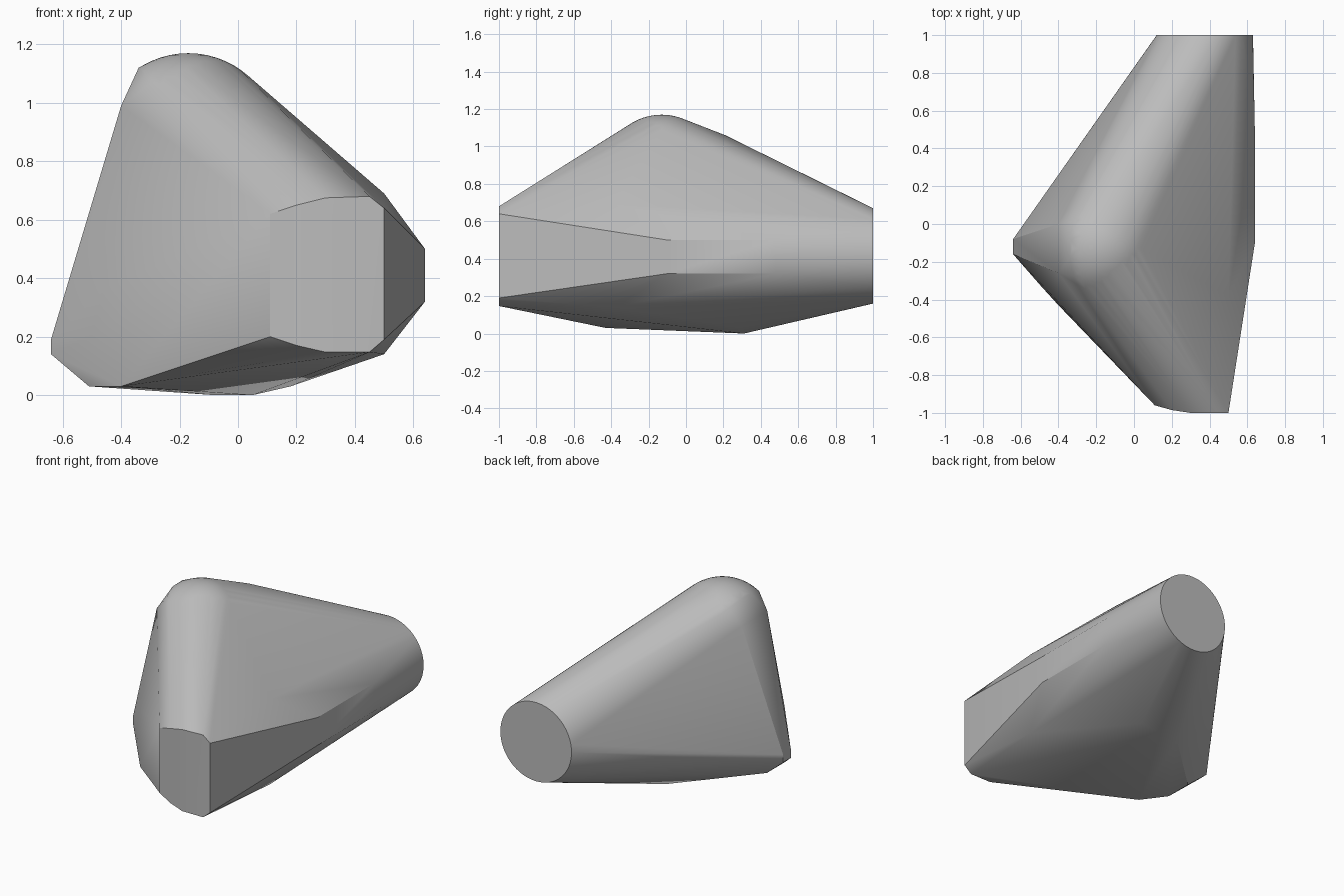
import bpy
import bmesh
from math import sin, cos, pi, radians

cube = bpy.data.objects.get("Cube")
if cube:
    bpy.data.objects.remove(cube, do_unlink=True)


def make_material(name, value):
    mat = bpy.data.materials.new(name)
    mat.use_nodes = True
    colour = (value, value, value, 1.0)
    mat.diffuse_color = colour
    node = next(n for n in mat.node_tree.nodes if n.type == 'BSDF_PRINCIPLED')
    node.inputs["Base Color"].default_value = colour
    return mat


bm = bmesh.new()


def point(x, y, z):
    bm.verts.new((x, y, z))


def post(x, y, low, high):
    """A vertical pair of hull points."""
    point(x, y, low)
    point(x, y, high)


def rail(x, y_front, y_back, z):
    """A front-to-back pair of hull points."""
    point(x, y_front, z)
    point(x, y_back, z)


# Round flat end at the back
SEGMENTS = 64
for i in range(SEGMENTS):
    a = 2 * pi * i / SEGMENTS
    point(0.375 + 0.255 * cos(a), 1.0, 0.415 + 0.255 * sin(a))

# Front panel with a bent left side and softened corners
post(0.11, -0.96, 0.20, 0.62)
post(0.20, -0.985, 0.17, 0.65)
post(0.30, -1.0, 0.147, 0.675)
post(0.45, -1.0, 0.147, 0.68)
post(0.50, -1.0, 0.19, 0.64)

# Bevelled side on +x
post(0.50, -0.38, 0.14, 0.69)
post(0.64, -0.10, 0.32, 0.50)
post(0.64, 0.48, 0.32, 0.50)

# Domed peak, cut off on its left
CX, CY, CZ, R = -0.17, -0.13, 0.86, 0.31
RINGS = 8
for ring in range(RINGS + 1):
    tilt = radians(48) * ring / RINGS
    for i in range(SEGMENTS // 2):
        a = 4 * pi * i / SEGMENTS
        x = CX + R * sin(tilt) * cos(a)
        if x > -0.33:
            point(x, CY + R * sin(tilt) * sin(a), CZ + R * cos(tilt))
rail(-0.34, -0.18, -0.08, 1.12)
rail(-0.40, -0.26, 0.0, 0.99)

# Ridge behind the peak
point(-0.07, 0.21, 1.06)
point(-0.22, 0.22, 0.95)

# Low corner on -x
rail(-0.64, -0.16, -0.08, 0.19)
rail(-0.64, -0.16, -0.08, 0.14)
rail(-0.51, -0.28, -0.10, 0.03)
point(-0.46, -0.35, 0.36)
point(-0.50, -0.32, 0.20)
point(-0.40, -0.43, 0.03)

# Underside
point(-0.08, 0.31, 0.0)
point(0.05, 0.31, 0.0)
point(0.18, 0.29, 0.03)

# Wrap the points in one convex skin
result = bmesh.ops.convex_hull(bm, input=bm.verts[:], use_existing_faces=False)
loose = [v for v in bm.verts if not v.link_faces]
bmesh.ops.delete(bm, geom=loose, context='VERTS')
bmesh.ops.dissolve_limit(bm, angle_limit=radians(0.5),
                         verts=bm.verts[:], edges=bm.edges[:])
bmesh.ops.recalc_face_normals(bm, faces=bm.faces[:])

mesh = bpy.data.meshes.new("convex_body")
bm.to_mesh(mesh)
bm.free()
mesh.materials.append(make_material("neutral grey", 0.5))

body = bpy.data.objects.new("convex_body", mesh)
bpy.context.collection.objects.link(body)
bpy.ops.object.select_all(action='DESELECT')
body.select_set(True)
bpy.context.view_layer.objects.active = body
bpy.ops.object.shade_smooth_by_angle(angle=radians(30))
